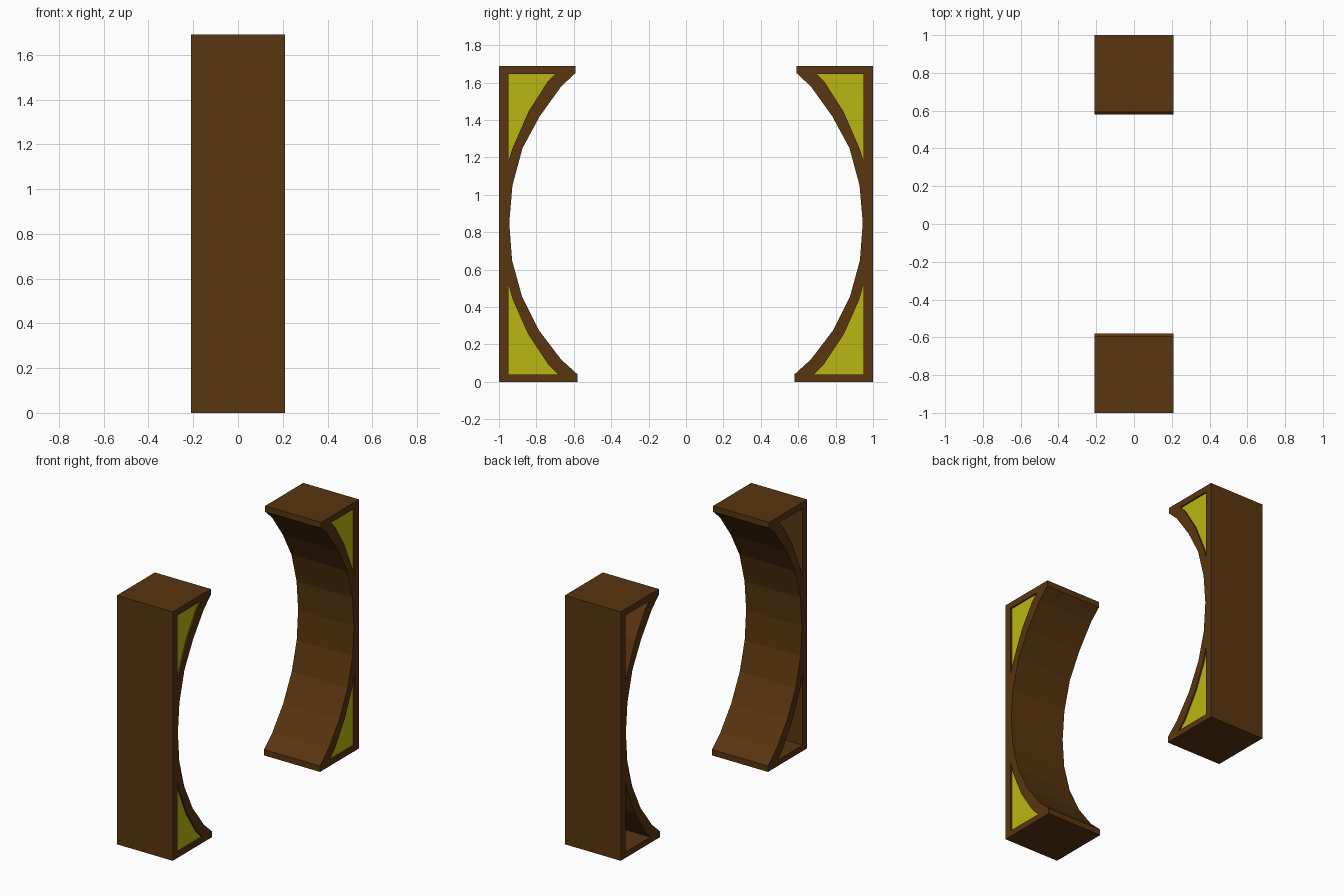
import bpy, bmesh
from mathutils import Matrix

if "Cube" in bpy.data.objects:
    bpy.data.objects.remove(bpy.data.objects["Cube"])

HALF = 0.21    # half width along x
PANEL_X = 0.2  # slightly recessed infill panels

# Side profile (y, z): straight outer wall, faceted inner arc with short lips
OUTLINE = [(1, 0), (1, 1.69), (0.592, 1.69), (0.592, 1.65), (0.667, 1.58),
           (0.782, 1.42), (0.874, 1.25), (0.928, 1.05), (0.945, 0.85),
           (0.93, 0.65), (0.877, 0.457), (0.786, 0.275), (0.668, 0.12),
           (0.58, 0.04), (0.58, 0)]
# Corner openings between wall, lip and arc
UPPER = [(0.95, 1.647), (0.697, 1.647), (0.74, 1.605), (0.842, 1.445),
         (0.927, 1.25), (0.95, 1.18)]
LOWER = [(0.95, 0.04), (0.683, 0.04), (0.738, 0.095), (0.845, 0.257),
         (0.926, 0.44), (0.95, 0.525)]


def material(name, color):
    m = bpy.data.materials.new(name)
    m.diffuse_color = color
    m.use_nodes = True
    m.node_tree.nodes["Principled BSDF"].inputs["Base Color"].default_value = m.diffuse_color
    return m


brown = material("brown_wood", (0.1, 0.035, 0.005, 1))
yellow = material("yellow_panel", (0.5, 0.47, 0.006, 1))


def shape(name, loops, s, x0, depth, mat):
    """Fill the loops in the yz plane at x0 and extrude along x by depth."""
    bm = bmesh.new()
    edges = []
    for loop in loops:
        vs = [bm.verts.new((x0, s * y, z)) for y, z in loop]
        edges += [bm.edges.new((vs[i - 1], vs[i])) for i in range(len(vs))]
    bmesh.ops.triangle_fill(bm, edges=edges, use_beauty=True,
                            use_dissolve=False, normal=(1, 0, 0))
    if depth:
        ext = bmesh.ops.extrude_face_region(bm, geom=bm.faces[:],
                                            use_keep_orig=True)
        moved = [g for g in ext["geom"] if isinstance(g, bmesh.types.BMVert)]
        bmesh.ops.translate(bm, verts=moved, vec=(depth, 0, 0))
        bmesh.ops.recalc_face_normals(bm, faces=bm.faces[:])
    else:
        for f in bm.faces:
            f.normal_update()
            if f.normal.x < 0:
                f.normal_flip()
    me = bpy.data.meshes.new(name)
    bm.to_mesh(me)
    bm.free()
    me.materials.append(mat)
    ob = bpy.data.objects.new(name, me)
    bpy.context.collection.objects.link(ob)
    return ob


for side, s in (("front", -1), ("back", 1)):
    # Hollow frame, open on the left side
    shape(side + "_arched_frame", [OUTLINE, UPPER, LOWER], s, -HALF, 2 * HALF, brown)
    # Infill panels near the right side
    shape(side + "_upper_panel", [UPPER], s, PANEL_X, 0, yellow)
    shape(side + "_lower_panel", [LOWER], s, PANEL_X, 0, yellow)
